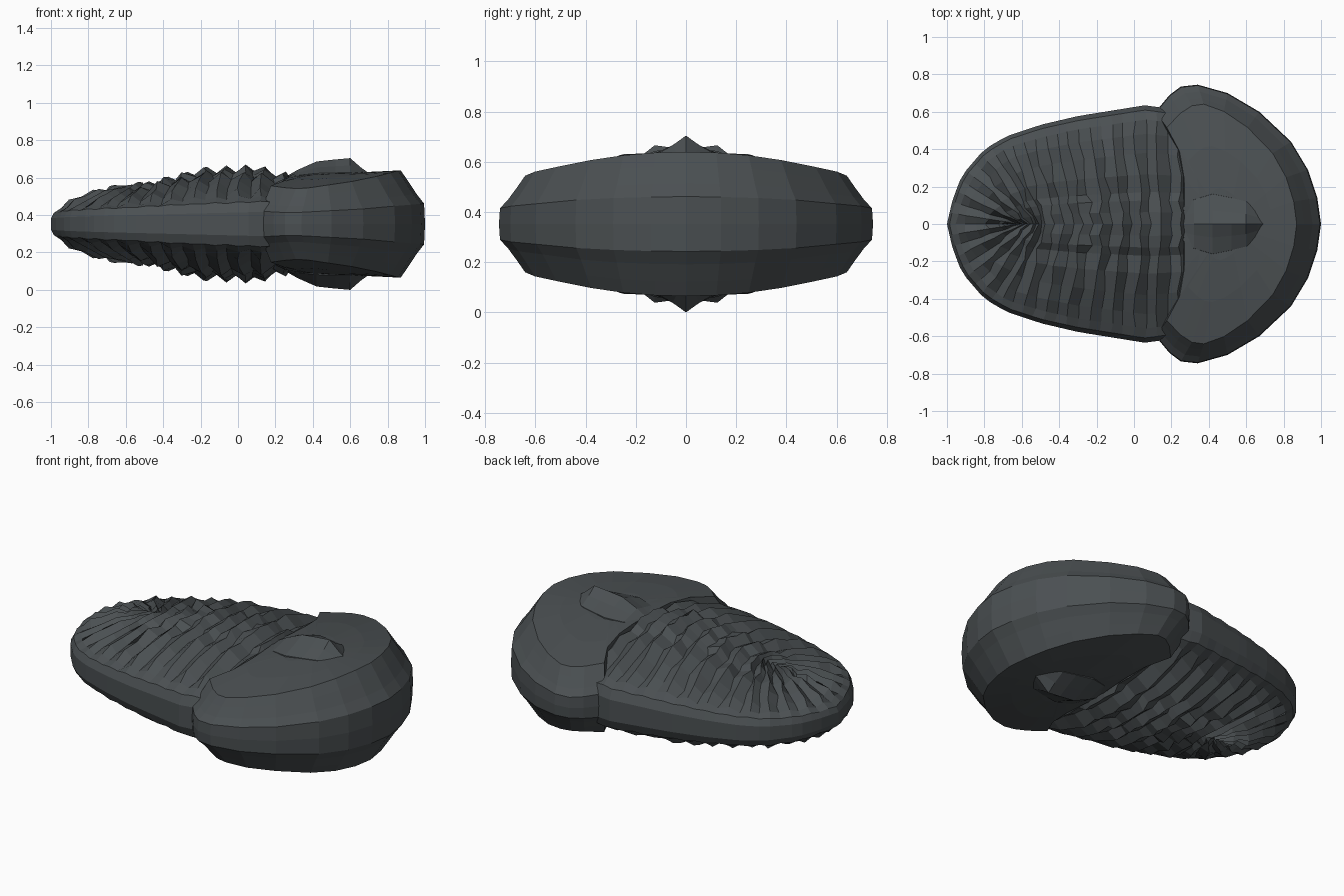
import bpy, bmesh, math, random

if "Cube" in bpy.data.objects:
    bpy.data.objects.remove(bpy.data.objects["Cube"])

random.seed(4)
MID = 0.352  # the shell is mirrored about this height

slate = bpy.data.materials.new("slate")
slate.diffuse_color = (0.07, 0.08, 0.085, 1)
slate.use_nodes = True
slate.node_tree.nodes["Principled BSDF"].inputs["Base Color"].default_value = slate.diffuse_color


def interp(table, x):
    """Piecewise-linear lookup in a sorted (x, value) table."""
    for (x0, v0), (x1, v1) in zip(table, table[1:]):
        if x <= x1:
            return v0 + (v1 - v0) * max(0, (x - x0) / (x1 - x0))
    return table[-1][1]


def mirrored_grid(name, rows):
    """Skin rows of points (quarter surface, y>=0, z>=0), mirror over y and z."""
    bm = bmesh.new()
    grid = [[bm.verts.new(p) for p in row] for row in rows]
    for a, b in zip(grid, grid[1:]):
        for i in range(len(a) - 1):
            bm.faces.new((a[i], b[i], b[i + 1], a[i + 1]))
    for axis in (1, 2):
        extra = bmesh.ops.duplicate(bm, geom=bm.verts[:] + bm.edges[:] + bm.faces[:])["geom"]
        for v in extra:
            if isinstance(v, bmesh.types.BMVert):
                v.co[axis] *= -1
    bmesh.ops.remove_doubles(bm, verts=bm.verts[:], dist=0.002)
    flat = [f for f in bm.faces if f.calc_area() < 1e-7]
    bmesh.ops.delete(bm, geom=flat, context='FACES_ONLY')
    bmesh.ops.recalc_face_normals(bm, faces=bm.faces[:])
    mesh = bpy.data.meshes.new(name)
    bm.to_mesh(mesh)
    bm.free()
    mesh.materials.append(slate)
    obj = bpy.data.objects.new(name, mesh)
    obj.location.z = MID
    bpy.context.collection.objects.link(obj)
    return obj


# Ribbed body: stations run from the spine to the outline and fan at the tail
edge = [(0.30, 0.60), (0.06, 0.635), (-0.3, 0.577), (-0.5, 0.53), (-0.68, 0.47),
        (-0.8, 0.40), (-0.92, 0.26), (-0.97, 0.13), (-1.0, 0.0)]
length = [0]
for p, q in zip(edge, edge[1:]):
    length.append(length[-1] + math.dist(p, q))
edge_x = [(l, p[0]) for l, p in zip(length, edge)]
edge_y = [(l, p[1]) for l, p in zip(length, edge)]
spine_x = [(0, 0.3), (0.58, -0.48), (1, -0.64)]
spine_h = [(-0.64, 0.185), (-0.5, 0.205), (-0.35, 0.24), (-0.15, 0.29), (0.1, 0.30), (0.3, 0.24)]
across = [0, 0.1, 0.2, 0.27, 0.42, 0.6, 0.76, 0.88, 0.96]
N = 27
rows = []
for i in range(N):
    u = i / (N - 1)
    ex, ey = interp(edge_x, u * length[-1]), interp(edge_y, u * length[-1])
    cx = interp(spine_x, u)
    hc = interp(spine_h, cx)
    he = 0.115 - 0.065 * u
    rib = (1 if i % 2 else -1) * (0.022 - 0.008 * u)
    row = []
    for f in across:
        h = he + (hc - he) * (1 - f ** (1.6 + 0.4 * u))
        fade = min(1, (1 - f) * 4)
        h += rib * fade + (random.uniform(-0.009, 0.009) if f else 0) * fade
        if 0.25 < f < 0.3:
            h -= 0.016          # furrow beside the spine
        y = 0 if i == N - 1 else ey * f
        sway = random.uniform(-0.014, 0.014) * fade if f else 0
        row.append((cx + (ex - cx) * f + sway, y, h))
    row.append((ex, ey, he * 0.6))
    row.append((ex, ey, 0))
    rows.append(row)
mirrored_grid("ribbed_body", rows)

# Head shield: outline stepped inward to a raised rim, then across the top
outline = [(1.0, 0), (0.98, 0.14), (0.93, 0.29), (0.84, 0.44), (0.67, 0.60), (0.5, 0.70),
           (0.34, 0.745), (0.25, 0.735), (0.19, 0.69), (0.115, 0.60), (0.19, 0.45),
           (0.235, 0.28), (0.255, 0.12), (0.26, 0)]
walls = [(0, 0), (0.04, 0.38), (0.35, 0.56), (0.7, 0.8), (1.0, 1.0)]
rows = []
for x, y in outline:
    # rim is inset most at the front and on the rear corner lobes
    dx = 0.13 * max(0, (x - 0.45) / 0.55) ** 0.8 if x > 0.45 else -0.06 * min(1, (0.45 - x) / 0.2) * min(1, y / 0.5)
    rim = (x - dx, y * 0.86)
    pts = [(x + (rim[0] - x) * t, y + (rim[1] - y) * t, k) for t, k in walls]
    for t in (0.35, 0.7, 1.0):
        pts.append((rim[0] + (0.5 - rim[0]) * t, rim[1] * (1 - t), 1.0))
    row = []
    for px, py, k in pts:
        top = 0.275 - 0.18 * py * py
        top += 0.012 * min(1, max(0, (px - 0.65) / 0.2)) - 0.07 * max(0, 0.5 - px)
        row.append((px, py, top * k))
    rows.append(row)
mirrored_grid("head_shield", rows)

# Raised keel on the middle of the head
keel = [(0.25, 0.08, 0.25), (0.32, 0.13, 0.29), (0.42, 0.16, 0.334), (0.52, 0.14, 0.345),
        (0.60, 0.12, 0.352), (0.66, 0.08, 0.30), (0.70, 0.02, 0.272)]
rows = []
for x, w, h in keel:
    base = 0.25
    rows.append([(x, 0, h), (x, w * 0.45, base + (h - base) * 0.62),
                 (x, w, base + (h - base) * 0.25), (x, w * 1.05, base - 0.03)])
mirrored_grid("head_keel", rows)
